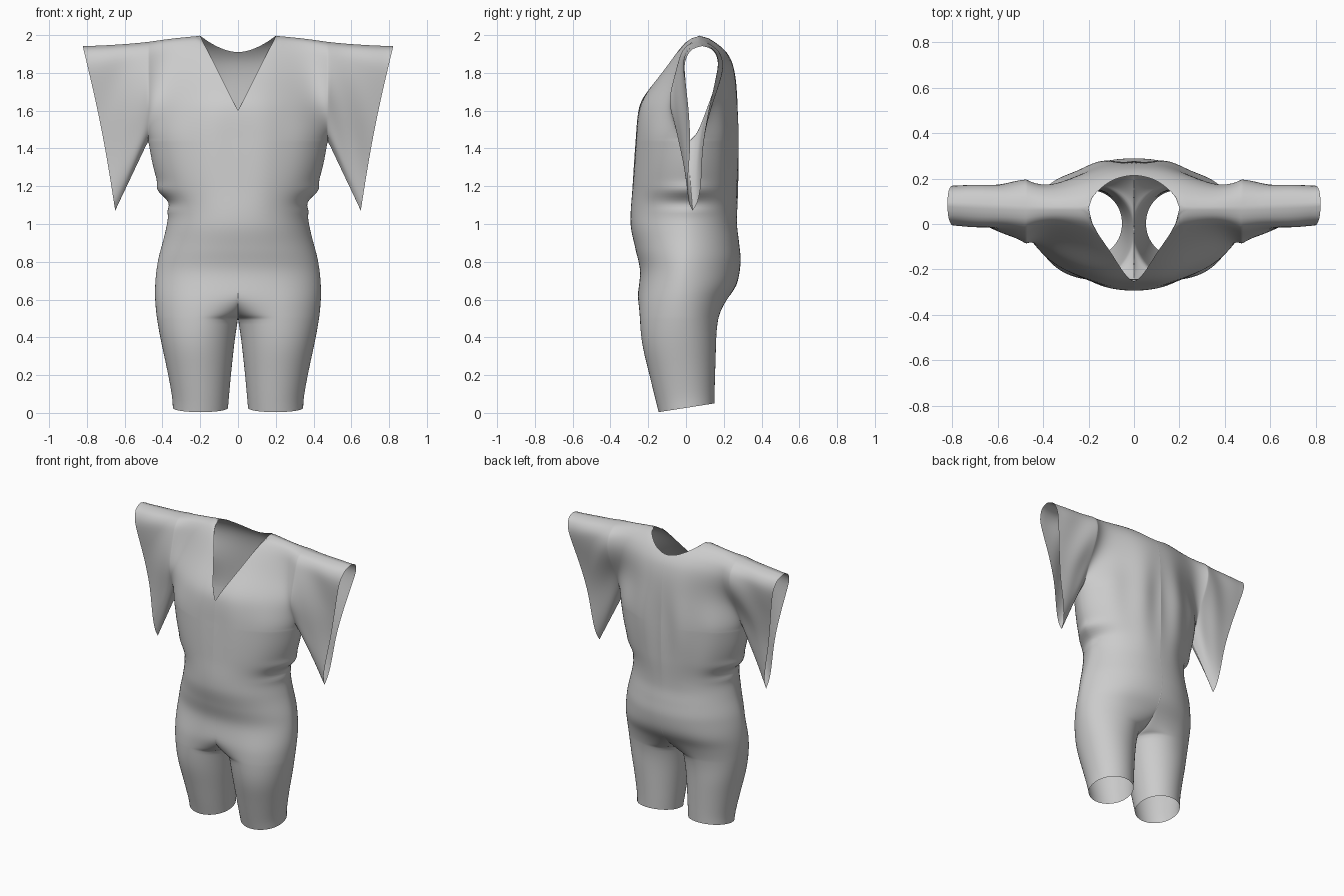
import bpy, bmesh, math

if "Cube" in bpy.data.objects:
    bpy.data.objects.remove(bpy.data.objects["Cube"])

N = 40                      # columns from centre line to side seam
ARMPIT_Z, ARMPIT_X = 1.44, 0.475
S = [(1 - math.cos(math.pi * i / N)) / 2 for i in range(N + 1)]
NECK_X = ARMPIT_X * S[18]   # corner where neckline meets shoulder


def curve(pts):
    """Smooth interpolation through (key, value) pairs."""
    def tangent(i):
        a, b = pts[max(i - 1, 0)], pts[min(i + 1, len(pts) - 1)]
        return (b[1] - a[1]) / (b[0] - a[0])

    def f(k):
        k = min(max(k, pts[0][0]), pts[-1][0])
        i = 0
        while i < len(pts) - 2 and k > pts[i + 1][0]:
            i += 1
        (k0, v0), (k1, v1) = pts[i], pts[i + 1]
        h = k1 - k0
        t = (k - k0) / h
        return (v0 * (2*t**3 - 3*t*t + 1) + v1 * (3*t*t - 2*t**3)
                + h * tangent(i) * (t**3 - 2*t*t + t) + h * tangent(i + 1) * (t**3 - t*t))
    return f


# Profiles read against height
front_y = curve([(0, -.145), (.2, -.193), (.4, -.24), (.58, -.258), (.75, -.243), (.87, -.268),
                 (1, -.293), (1.2, -.283), (1.44, -.268), (1.6, -.253), (1.67, -.228),
                 (1.8, -.135), (1.93, -.045), (1.98, .005), (1.993, .033), (2, .07)])
back_y = curve([(0, .15), (.2, .155), (.4, .163), (.5, .18), (.6, .22), (.68, .268), (.8, .289),
                (.9, .281), (1, .27), (1.2, .277), (1.44, .282), (1.7, .272), (1.85, .247),
                (1.93, .2), (1.98, .138), (1.993, .107), (2, .07)])
centre_y = curve([(0, .0025), (.3, -.025), (.5, -.025), (.9, 0), (1.44, .007)])
outer_x = curve([(0, .345), (.05, .347), (.2, .372), (.4, .412), (.52, .432), (.65, .44), (.8, .425),
                 (.95, .387), (1.05, .37), (1.12, .382), (1.22, .425), (1.32, .453), (1.44, .475)])
inner_x = curve([(0, .053), (.2, .036), (.4, .015), (.5, 0), (.6, 0)])
shoulder_z = curve([(.2, 1.997), (.35, 1.982), (.5, 1.962), (.65, 1.95), (.82, 1.942)])
# Half thickness of the sleeve at armhole and cuff, from bottom fold to top fold
armhole_half = curve([(0, 0), (.06, .04), (.2, .075), (.45, .115), (.7, .125), (.88, .105),
                      (.96, .068), (.987, .04), (1, 0)])
cuff_half = curve([(0, 0), (.05, .022), (.15, .035), (.4, .034), (.6, .052), (.8, .08), (.9, .087),
                   (.96, .068), (.987, .042), (1, 0)])


def smooth(a, b, k):
    t = min(max((k - a) / (b - a), 0), 1)
    return t * t * (3 - 2 * t)


def depth(z, side):
    f, b = front_y(z), back_y(z)
    c = centre_y(z) if z < ARMPIT_Z else (f + b) / 2
    return c, abs((f if side < 0 else b) - c)


def folds(s, z, side):
    """Soft drape folds on the blouse, strongest at the back."""
    b = math.exp(-((z - 1.45) / .28) ** 2) * (1 - s ** 4)
    return 1 + (.03 if side > 0 else .008) * b * math.cos(13 * s + 1.5 * z)


def torso_section(s, p=.58):
    return max(1 - s ** 2.2, 0) ** p


def lower_point(s, z, side):
    x0, x1 = inner_x(z), outer_x(z)
    x = x0 + (x1 - x0) * s
    leg = max(4 * s * (1 - s), 0) ** .48
    a = smooth(.3, .8, z)                               # leg to torso roundness
    t = min(max((z - .5) / .13, 0), 1)
    k = math.sqrt(1 - (1 - t) ** 2)                     # rise of the crotch seam
    if s > .5:
        f = a * torso_section(s) + (1 - a) * leg
    else:
        f = (a * torso_section(s) + 1 - a) * (1 - (1 - k) * (1 - leg))
    c, d = depth(z, side)
    # gathered waist: pinch under a small overhang at the side seams
    x += s ** 6 * (.022 * math.exp(-((z - 1.18) / .03) ** 2) - .014 * math.exp(-((z - 1.11) / .03) ** 2)
                   + .008 * math.exp(-((z - 1.07) / .015) ** 2))
    y = c + side * d * f * folds(s, z, side)
    z += max(0, 1 - z / .4) * (.047 * (y + .145) / .3 + .004)
    return x, y, z


def upper_point(s, v, side):
    x = ARMPIT_X * s
    if x < NECK_X - 1e-6:
        t = x / NECK_X
        top = 1.6 + .397 * t if side < 0 else 1.91 + .087 * t ** 1.8
        ridge = 1.997
    else:
        top = ridge = shoulder_z(x)
    z = ARMPIT_Z + (top - ARMPIT_Z) * v
    zeta = ARMPIT_Z + (z - ARMPIT_Z) * (2 - ARMPIT_Z) / (ridge - ARMPIT_Z)
    vv = (zeta - ARMPIT_Z) / (2 - ARMPIT_Z)
    c, d = depth(zeta, side)
    d = math.hypot(d * torso_section(s, .58 + .5 * smooth(0, .6, vv)), armhole_half(vv) * s * s)
    return x, c + side * d * folds(s, z, side), z


def sleeve_point(u, v, side):
    c0 = depth(ARMPIT_Z + (2 - ARMPIT_Z) * v, side)[0]
    c = c0 + (.035 + .052 * v - c0) * u
    w = (1 - u) ** 1.1
    h = armhole_half(v) * w + cuff_half(v) * (1 - w)
    xb, zb = ARMPIT_X + .175 * u, ARMPIT_Z - .37 * u
    xt = ARMPIT_X + .347 * u
    zt = shoulder_z(xt)
    x = xb + (xt - xb) * v - .012 * u * math.sin(math.pi * v)
    z = zb + (zt - zb) * v
    h *= 1 + .06 * math.sin(math.pi * u) * math.sin(11 * v + 5 * u)
    return x, c + side * h, z


def sheet(bm, point, us, vs, side):
    rows = [[bm.verts.new(point(u, v, side)) for u in us] for v in vs]
    for a, b in zip(rows, rows[1:]):
        for i in range(len(us) - 1):
            bm.faces.new((a[i], a[i + 1], b[i + 1], b[i]))


bm = bmesh.new()
leg_rows = [.5 * i / 16 for i in range(17)]
hip_rows = [.5 + .2 * (i / 14) ** 1.8 for i in range(1, 15)]
waist_rows = [.7 + (ARMPIT_Z - .7) * i / 50 for i in range(1, 51)]
V = [(1 - math.cos(math.pi * i / 36)) / 2 for i in range(37)]
for side in (-1, 1):
    sheet(bm, lower_point, S, leg_rows + hip_rows + waist_rows, side)   # shorts and waist
    sheet(bm, upper_point, S, V, side)                                  # chest and back
    sheet(bm, sleeve_point, [i / 16 for i in range(17)], V, side)       # sleeve
bmesh.ops.remove_doubles(bm, verts=bm.verts, dist=.0003)
# Relax the cloth away from hems, neckline and centre line
inner = [v for v in bm.verts if not v.is_boundary]
for _ in range(4):
    bmesh.ops.smooth_vert(bm, verts=inner, factor=.4, use_axis_x=True, use_axis_y=True, use_axis_z=True)
bmesh.ops.recalc_face_normals(bm, faces=bm.faces)
for f in bm.faces:
    f.smooth = True

me = bpy.data.meshes.new("romper_garment")
bm.to_mesh(me)
bm.free()
garment = bpy.data.objects.new("romper_garment", me)
bpy.context.collection.objects.link(garment)

# Mirror to the other half of the body
mirror = garment.modifiers.new("mirror", 'MIRROR')
mirror.use_axis[0] = True
mirror.use_mirror_merge = True
mirror.merge_threshold = .0005
